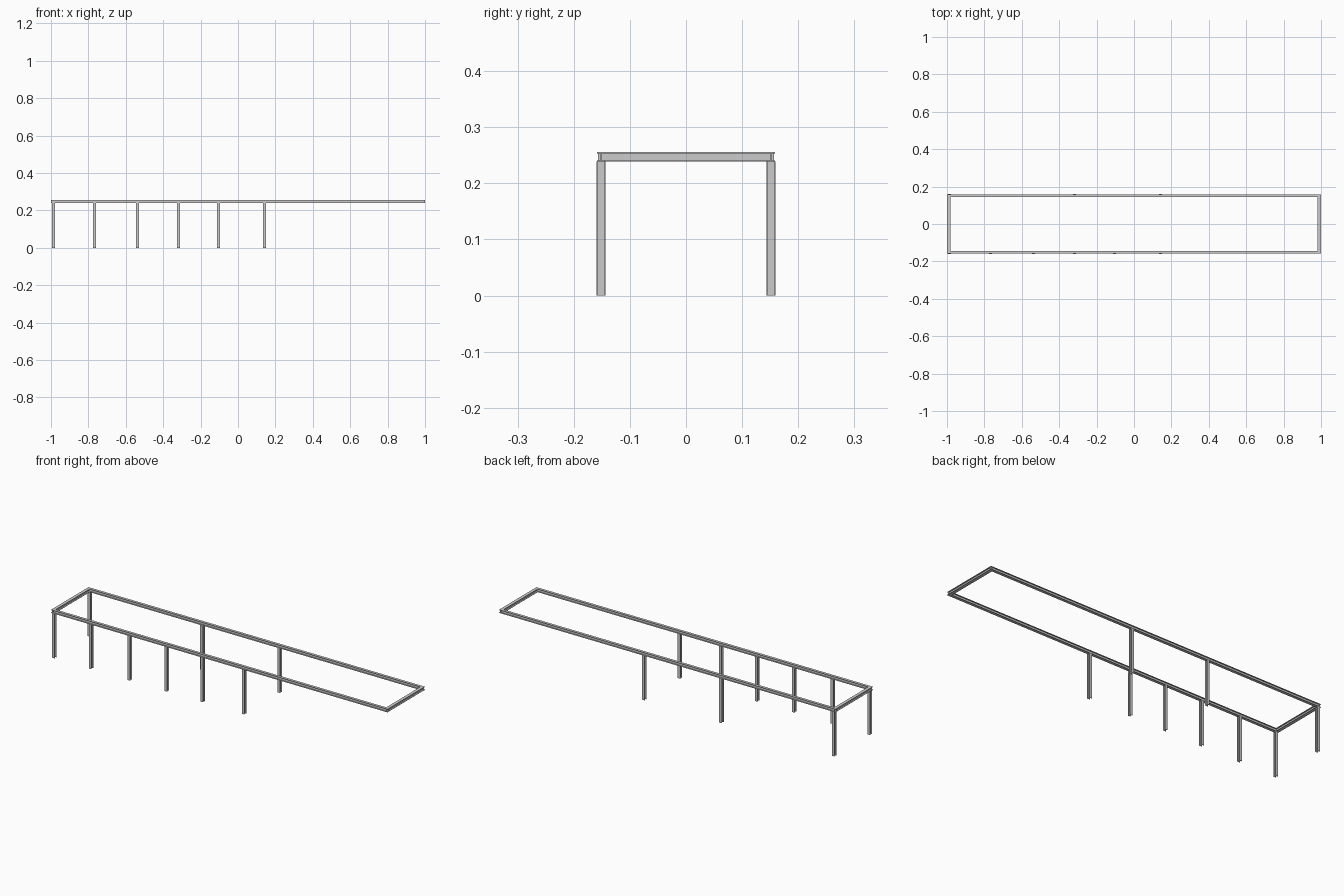
import bpy
from mathutils import Matrix, Vector

if "Cube" in bpy.data.objects:
    bpy.data.objects.remove(bpy.data.objects["Cube"])


def i_beam(name, start, end, up, width, depth, flange, web):
    """I-section extruded from start to end; 'up' is the direction of the depth."""
    start, end, up = Vector(start), Vector(end), Vector(up)
    side = up.cross(end - start).normalized()
    w, d, t = width / 2, depth / 2, web / 2
    f = d - flange
    half = [(w, -d), (w, -f), (t, -f), (t, f), (w, f), (w, d)]
    prof = half + [(-a, b) for a, b in reversed(half)]
    verts = [p + side * a + up * b for p in (start, end) for a, b in prof]
    n = len(prof)
    faces = [(i, (i + 1) % n, n + (i + 1) % n, n + i) for i in range(n)]
    # end caps: bottom flange, web, top flange
    for o in (0, n):
        cap = [(0, 1, 2, 9, 10, 11), (2, 3, 8, 9), (3, 4, 5, 6, 7, 8)]
        for c in cap:
            c = [o + i for i in c]
            faces.append(c if o else c[::-1])
    mesh = bpy.data.meshes.new(name)
    mesh.from_pydata(verts, [], faces)
    obj = bpy.data.objects.new(name, mesh)
    bpy.context.collection.objects.link(obj)
    return obj


BOTTOM, TOP = 0.2385, 0.2555
mid, depth = (BOTTOM + TOP) / 2, TOP - BOTTOM
Y = 0.1515

# Long side beams
for name, y in (("front_beam", -Y), ("back_beam", Y)):
    i_beam(name, (-1, y, mid), (1, y, mid), (0, 0, 1), 0.015, depth, 0.002, 0.002)

# Short end beams
for name, x in (("left_end_beam", -0.991), ("right_end_beam", 0.991)):
    i_beam(name, (x, -0.157, mid), (x, 0.157, mid), (0, 0, 1), 0.0175, depth, 0.002, 0.002)

# Columns, flanges facing front and back
front_x = [-0.986, -0.767, -0.537, -0.317, -0.104, 0.142]
back_x = [-0.986, -0.317, 0.142]
for side, xs, y in (("front", front_x, -Y), ("back", back_x, Y)):
    for k, x in enumerate(xs):
        i_beam(f"{side}_column_{k + 1}", (x, y, 0), (x, y, BOTTOM), (0, 1, 0),
               0.016, 0.016, 0.002, 0.002)
